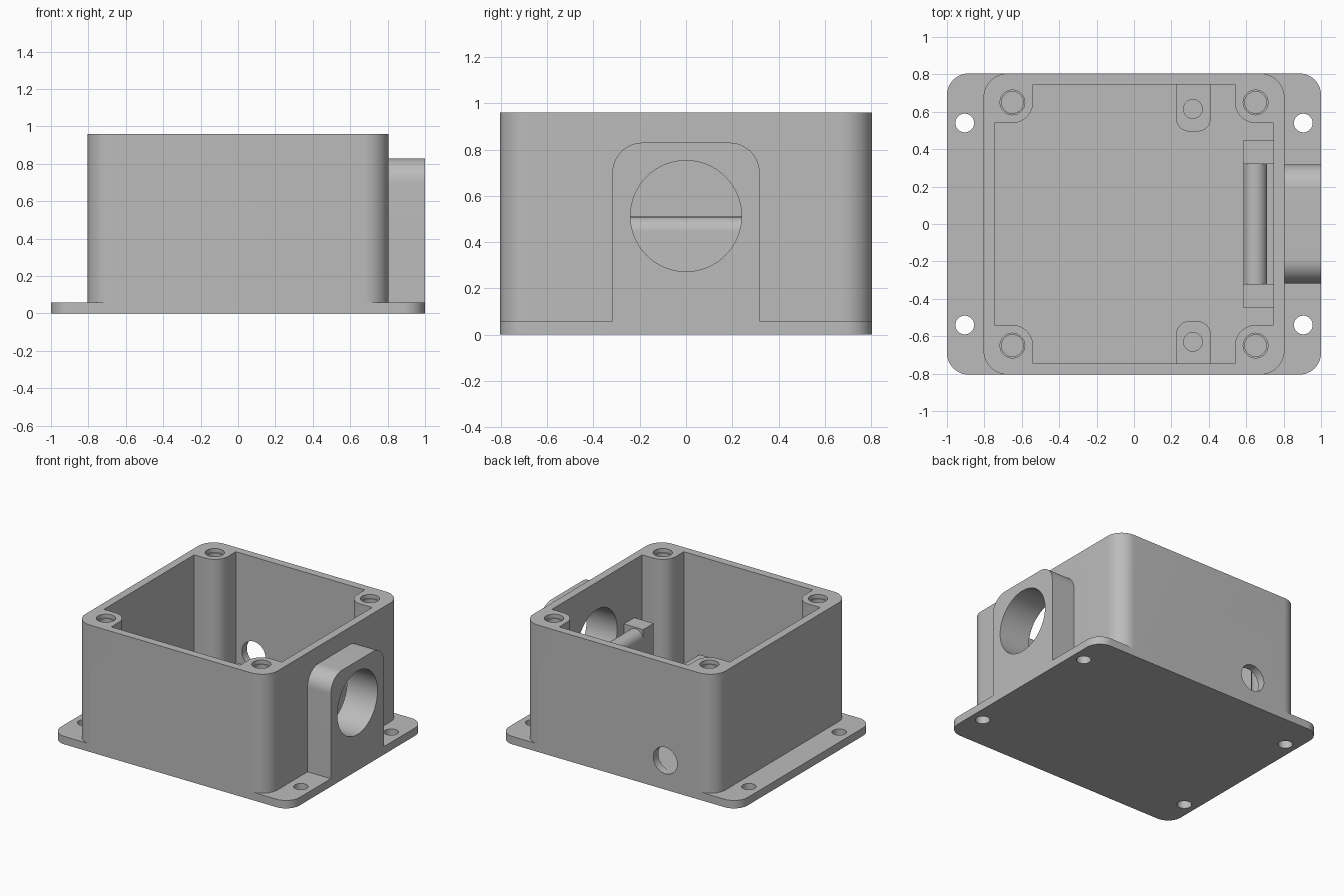
import bpy, bmesh
from math import cos, sin, radians

old = bpy.data.objects.get("Cube")
if old:
    bpy.data.objects.remove(old)

grey = bpy.data.materials.new("plain grey")
grey.use_nodes = True
colour = (0.5, 0.5, 0.5, 1)
grey.diffuse_color = colour
grey.node_tree.nodes["Principled BSDF"].inputs["Base Color"].default_value = colour


def arc(cx, cy, r, start, end, steps=16):
    angles = [radians(start + (end - start) * i / steps) for i in range(steps + 1)]
    return [(cx + r * cos(a), cy + r * sin(a)) for a in angles]


def circle(cx, cy, r):
    return arc(cx, cy, r, 0, 360, 64)[:-1]


def rounded(x0, x1, y0, y1, top, bottom=0):
    """Rectangle outline with separate radii for its upper and lower corners."""
    pts = []
    corners = [(x1, y1, -1, -1, top), (x0, y1, 1, -1, top),
               (x0, y0, 1, 1, bottom), (x1, y0, -1, 1, bottom)]
    for i, (x, y, sx, sy, r) in enumerate(corners):
        if r:
            pts += arc(x + sx * r, y + sy * r, r, 90 * i, 90 * i + 90)
        else:
            pts.append((x, y))
    return pts


def prism(name, outline, low, high, axis="z"):
    """Extrude an outline along one axis."""
    place = {"x": lambda u, v, w: (w, u, v),
             "y": lambda u, v, w: (u, w, v),
             "z": lambda u, v, w: (u, v, w)}[axis]
    bm = bmesh.new()
    a = [bm.verts.new(place(u, v, low)) for u, v in outline]
    b = [bm.verts.new(place(u, v, high)) for u, v in outline]
    bm.faces.new(a)
    bm.faces.new(b)
    for i in range(len(a)):
        j = (i + 1) % len(a)
        bm.faces.new((a[i], a[j], b[j], b[i]))
    bmesh.ops.recalc_face_normals(bm, faces=bm.faces)
    mesh = bpy.data.meshes.new(name)
    bm.to_mesh(mesh)
    bm.free()
    mesh.materials.append(grey)
    obj = bpy.data.objects.new(name, mesh)
    bpy.context.collection.objects.link(obj)
    return obj


def combine(target, other, operation="DIFFERENCE"):
    """Apply a boolean and discard the helper."""
    mod = target.modifiers.new("cut", "BOOLEAN")
    mod.operation, mod.solver, mod.object = operation, "EXACT", other
    bpy.context.view_layer.objects.active = target
    bpy.ops.object.modifier_apply(modifier=mod.name)
    bpy.data.objects.remove(other)


# Outer body: walls, flanged base plate and cable inlet block
S, FLOOR, TOP = 0.805, 0.12, 0.96
enclosure = prism("enclosure", rounded(-S, S, -S, S, 0.13, 0.13), 0, TOP)
combine(enclosure, prism("plate", rounded(-1, 1, -S, S, 0.115, 0.115), 0, 0.06), "UNION")
combine(enclosure, prism("inlet", rounded(-0.318, 0.318, 0, 0.83, 0.13), 0.78, 1, "x"), "UNION")

# Cavity leaving a rounded screw boss in each corner
IN, BOSS, BR = 0.745, 0.65, 0.11
corner = [(IN, BOSS - BR)] + arc(BOSS, BOSS, BR, 270, 180) + [(BOSS - BR, IN)]
cavity = []
for turn in range(4):
    cavity += corner
    corner = [(-y, x) for x, y in corner]
combine(enclosure, prism("cavity", cavity, FLOOR, 1.1))

# Screw holes with a narrow step at the mouth, and flange mounting holes
for sx in (-1, 1):
    for sy in (-1, 1):
        combine(enclosure, prism("screw", circle(sx * BOSS, sy * BOSS, 0.058), 0.5, 1.1))
        combine(enclosure, prism("mouth", circle(sx * BOSS, sy * BOSS, 0.066), 0.93, 1.1))
        combine(enclosure, prism("mount", circle(sx * 0.905, sy * 0.54, 0.05), -0.1, 0.2))

# Cable inlet bore and small hole in the back wall
combine(enclosure, prism("bore", circle(0, 0.513, 0.24), 0.7, 1.1, "x"))
combine(enclosure, prism("side", circle(-0.39, 0.22, 0.1), 0.7, 0.9, "y"))

parts = [enclosure]

# Board standoffs against the front and back walls
for name, wall, end, hole in (("back_standoff", 0.75, 0.495, 0.615),
                              ("front_standoff", -0.75, -0.52, -0.63)):
    low, high = sorted((wall, end))
    radii = (0, 0.07) if wall > 0 else (0.07, 0)
    post = prism(name, rounded(0.225, 0.41, low, high, *radii), FLOOR - 0.01, 0.215)
    combine(post, prism("pilot", circle(0.315, hole, 0.05), FLOOR, 0.4))
    parts.append(post)

# Strain relief: round-topped rib between two posts
rib = [(0.585, FLOOR - 0.01)] + arc(0.648, 0.447, 0.063, 180, 0, 24) + [(0.711, FLOOR - 0.01)]
parts.append(prism("clamp_rib", rib, -0.325, 0.325, "y"))
for side, name in ((1, "back_clamp_post"), (-1, "front_clamp_post")):
    low, high = sorted((side * 0.322, side * 0.447))
    parts.append(prism(name, rounded(0.584, 0.75, low, high, 0), FLOOR - 0.01, 0.52))

# Smooth the curved walls, keep the edges crisp
bpy.ops.object.select_all(action="DESELECT")
for obj in parts:
    obj.select_set(True)
bpy.context.view_layer.objects.active = enclosure
bpy.ops.object.shade_smooth_by_angle(angle=radians(30))
